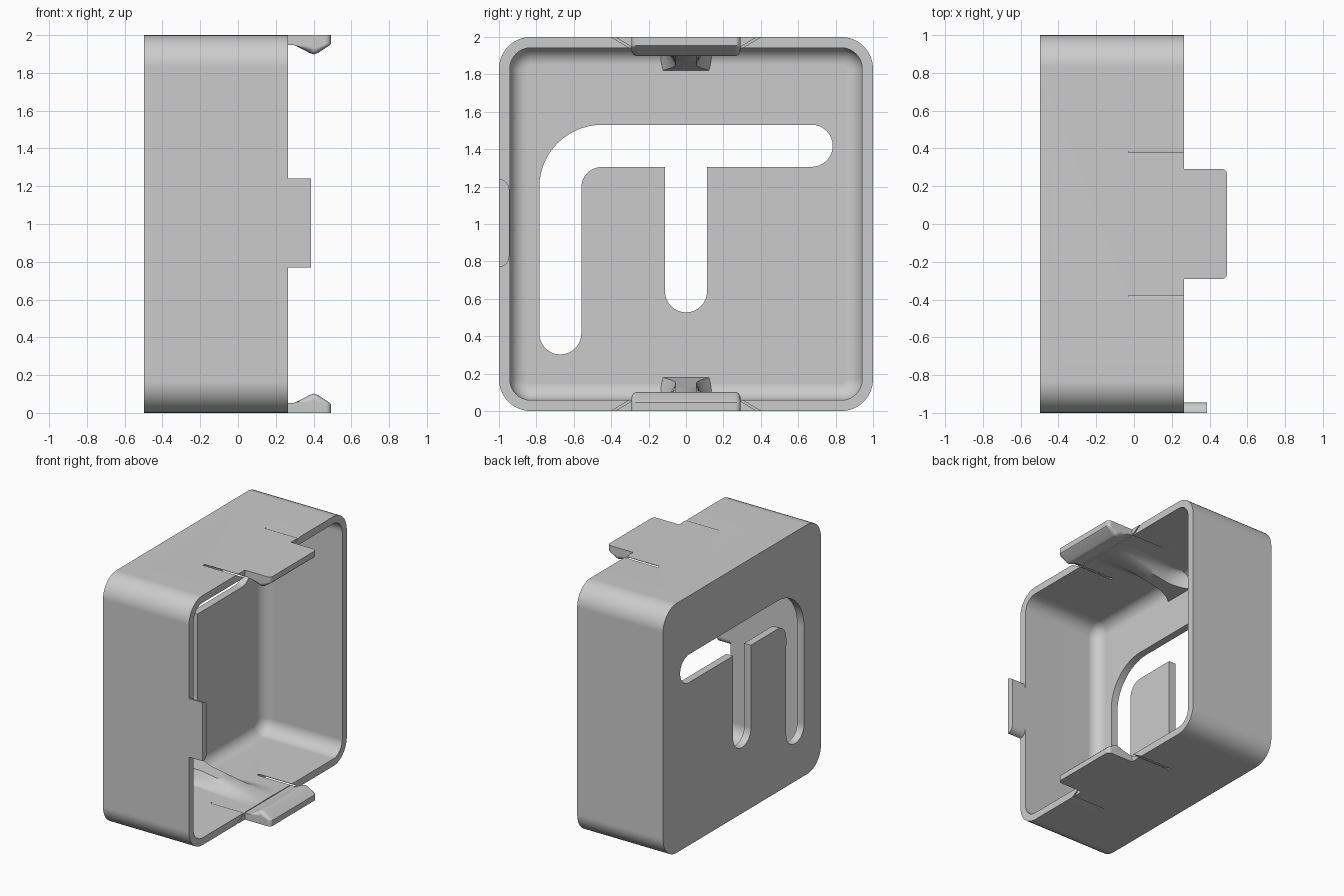
import bpy, bmesh, math

if "Cube" in bpy.data.objects:
    bpy.data.objects.remove(bpy.data.objects["Cube"])

BACK, RIM, TIP = -0.497, 0.265, 0.493
WALL, PLATE, RAD = 0.058, 0.06, 0.17

grey = bpy.data.materials.new("plain grey")
grey.diffuse_color = (0.6, 0.6, 0.6, 1)
grey.use_nodes = True
grey.node_tree.nodes["Principled BSDF"].inputs["Base Color"].default_value = grey.diffuse_color


def make(name, bm):
    bmesh.ops.recalc_face_normals(bm, faces=bm.faces)
    me = bpy.data.meshes.new(name)
    bm.to_mesh(me)
    bm.free()
    me.materials.append(grey)
    ob = bpy.data.objects.new(name, me)
    bpy.context.collection.objects.link(ob)
    return ob


def loft(name, rings):
    """Skin a list of closed rings and cap both ends."""
    bm = bmesh.new()
    vs = [[bm.verts.new(p) for p in r] for r in rings]
    n = len(vs[0])
    for a, b in zip(vs, vs[1:]):
        for i in range(n):
            j = (i + 1) % n
            bm.faces.new((a[i], a[j], b[j], b[i]))
    bm.faces.new(vs[0])
    bm.faces.new(vs[-1])
    return make(name, bm)


def prism(name, yz, x0, x1):
    return loft(name, [[(x, y, z) for y, z in yz] for x in (x0, x1)])


def arc(cy, cz, r, a0, a1, n=10):
    return [(cy + r * math.cos(math.radians(a0 + (a1 - a0) * i / n)),
             cz + r * math.sin(math.radians(a0 + (a1 - a0) * i / n))) for i in range(n + 1)]


def rounded_ring(x, d):
    """Rounded square inset by d from the outer walls."""
    r, c = max(RAD - d, 0.015), 1 - d - max(RAD - d, 0.015)
    pts = []
    for sy, sz, a in ((1, 1, 0), (-1, 1, 90), (-1, -1, 180), (1, -1, 270)):
        pts += arc(sy * c, 1 + sz * c, r, a, a + 90)
    return [(x, y, z) for y, z in pts]


def smooth(ob, angle=32):
    bpy.ops.object.select_all(action='DESELECT')
    ob.select_set(True)
    bpy.context.view_layer.objects.active = ob
    bpy.ops.object.shade_smooth_by_angle(angle=math.radians(angle))
    wn = ob.modifiers.new("weighted normals", 'WEIGHTED_NORMAL')
    wn.keep_sharp = True


# Housing: outer shell, rim, inner walls and a filleted inner floor
floor_x, fil = BACK + PLATE, 0.09
rings = [rounded_ring(BACK, 0), rounded_ring(RIM, 0), rounded_ring(RIM, WALL)]
for i in range(9):
    a = math.radians(90 * i / 8)
    rings.append(rounded_ring(floor_x + fil * (1 - math.sin(a)), WALL + fil * (1 - math.cos(a))))
housing = loft("housing", rings)

# Branched round-ended opening through the back plate
R = 0.1125
slot = (arc(-0.672, 0.415, R, 180, 360, 16)
        + arc(-0.45, 1.195, 0.11, 180, 90)
        + [(-R, 1.305)] + arc(0, 0.64, R, 180, 360, 16) + [(R, 1.305)]
        + arc(0.672, 1.418, R, -90, 90, 16)
        + arc(-0.4495, 1.1955, 0.335, 90, 180, 14))
cutters = [prism("slot_cutter", slot, BACK - 0.1, floor_x + 0.05)]

# Thin slanted slits beside each clip
for sy in (-1, 1):
    for top in (False, True):
        pts = [(0.433, -0.02), (0.413, -0.02), (0.23, 0.09), (0.25, 0.09)]
        cutters.append(prism("slit_cutter", [(sy * y, 2 - z if top else z) for y, z in pts],
                             -0.03, RIM + 0.05))

bpy.context.view_layer.objects.active = housing
for c in cutters:
    m = housing.modifiers.new("cut", 'BOOLEAN')
    m.operation, m.solver, m.object = 'DIFFERENCE', 'EXACT', c
    bpy.ops.object.modifier_apply(modifier=m.name)
    c.hide_render = True
for c in cutters:
    bpy.data.objects.remove(c)
smooth(housing)


# Hooked clip tab, its ends rounded by shrinking the end sections
def clip_tab(name, top):
    ends = []
    for i in range(7):
        a = math.radians(90 * i / 6)
        ends.append((0.262 + 0.03 * math.sin(a), TIP - 0.03 * (1 - math.cos(a)),
                     0.102 - 0.035 * (1 - math.cos(a))))
    secs = [(-y, x, p) for y, x, p in reversed(ends)] + ends
    rings = []
    for y, xm, pk in secs:
        prof = [(RIM, 0), (xm, 0), (xm, 0.045), (xm - 0.01, 0.055), (0.425, pk - 0.008),
                (0.402, pk), (0.38, pk - 0.007), (0.305, 0.056), (0.29, 0.052), (RIM, 0.052)]
        rings.append([(x, y, 2 - z if top else z) for x, z in prof])
    smooth(loft(name, rings), 40)


# Tapering gusset behind each clip, blended into the wall
def gusset(name, top):
    bm = bmesh.new()
    nx, ny, rows = 24, 13, []
    for i in range(nx + 1):
        x = floor_x - 0.01 + (RIM - floor_x + 0.01) * i / nx
        u = i / nx
        h = 0.12 * (1 - u) + 0.004
        w = 0.055 + 0.07 * max(0, (-0.25 - x) / 0.19) ** 2
        f = 0.05 + 0.13 * u
        ys = [(0, 0)] + [(w, 0)] + [(w + f * k / 5, k / 5) for k in range(1, 6)]
        half = [(y, WALL - 0.002 + h * (1 - t) ** 2) for y, t in ys]
        full = [(-y, z) for y, z in reversed(half[1:])] + half
        full += [(full[-1][0], WALL - 0.02), (full[0][0], WALL - 0.02)]
        rows.append([(x, y, 2 - z if top else z) for y, z in full])
    bm.free()
    smooth(loft(name, rows), 50)


for label, top in (("bottom", False), ("top", True)):
    clip_tab(label + "_clip_tab", top)
    gusset(label + "_clip_gusset", top)

# Locating tab on the left wall, with rounded inner corners
tab = ([(-1, 0.77)] + arc(-1.0, 0.825, 0.055, -80, 0, 6)
       + arc(-1.0, 1.185, 0.055, 0, 80, 6) + [(-1, 1.24)])
smooth(prism("locating_tab", tab, RIM, 0.387))
